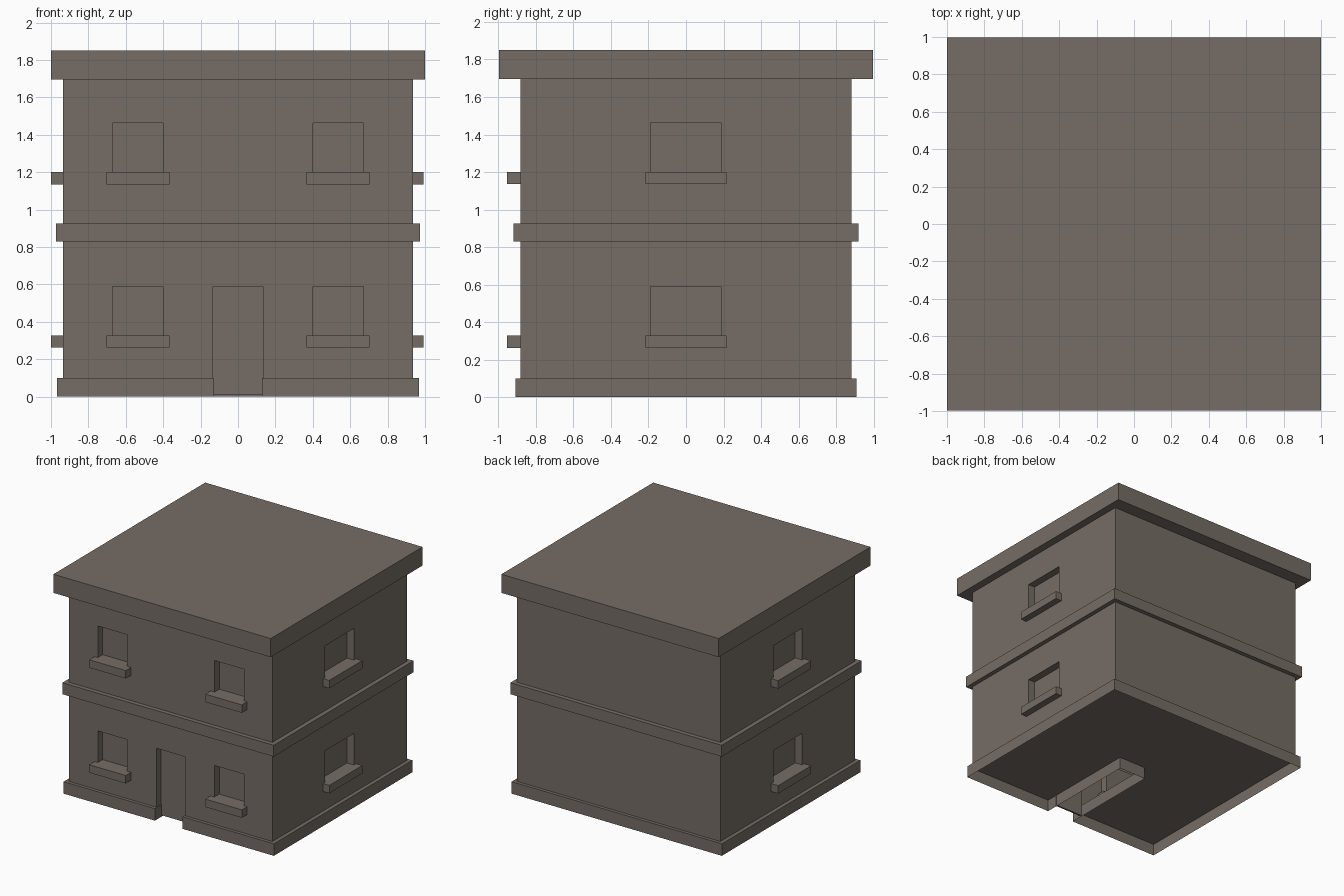
import bpy, bmesh

if "Cube" in bpy.data.objects:
    bpy.data.objects.remove(bpy.data.objects["Cube"])

# One flat colour for the whole building
stone = bpy.data.materials.new("warm grey stone")
stone.diffuse_color = (0.18, 0.153, 0.133, 1)
stone.use_nodes = True
stone.node_tree.nodes["Principled BSDF"].inputs["Base Color"].default_value = stone.diffuse_color


def add_object(name, bm):
    mesh = bpy.data.meshes.new(name)
    bm.to_mesh(mesh)
    bm.free()
    mesh.materials.append(stone)
    ob = bpy.data.objects.new(name, mesh)
    bpy.context.collection.objects.link(ob)
    return ob


def add_box(bm, x, y, z):
    """Add a box from (min, max) pairs."""
    verts = bmesh.ops.create_cube(bm, size=1)["verts"]
    for v in verts:
        v.co = [r[0] if c < 0 else r[1] for c, r in zip(v.co, (x, y, z))]


def box(name, x, y, z):
    bm = bmesh.new()
    add_box(bm, x, y, z)
    return add_object(name, bm)


WX, WY = 0.935, 0.883      # wall half sizes
DEPTH = 0.063              # window recess
FLOORS = (0.0, 0.873)      # height offset of each storey

# Walls, with window and door recesses cut out
walls = box("walls", (-WX, WX), (-WY, WY), (0.1, 1.75))
cut = bmesh.new()
add_box(cut, (-0.133, 0.133), (-1.1, -0.805), (0.0, 0.59))
for dz in FLOORS:
    z = (0.30 + dz, 0.59 + dz)
    for s in (-1, 1):
        cx = s * 0.537
        add_box(cut, (cx - 0.135, cx + 0.135), (-1.1, -WY + DEPTH), z)
        add_box(cut, tuple(sorted((s * 1.1, s * (WX - DEPTH)))), (-0.19, 0.187), z)
cutter = add_object("opening_cutter", cut)
cutter.hide_render = True

mod = walls.modifiers.new("openings", "BOOLEAN")
mod.operation, mod.solver, mod.object = "DIFFERENCE", "EXACT", cutter
dg = bpy.context.evaluated_depsgraph_get()
bm = bmesh.new()
bm.from_object(walls, dg)
walls.modifiers.clear()
# The wall shell is open underneath
bmesh.ops.delete(bm, context="FACES", geom=[
    f for f in bm.faces if f.normal.z < -0.9 and f.calc_center_median().z < 0.11])
bm.to_mesh(walls.data)
bm.free()
bpy.data.objects.remove(cutter)

# Door panel, reaching down through the plinth notch
box("door", (-0.133, 0.133), (-0.82, -0.805), (0.01, 0.59))

# Plinth: hollow skirt with a notch for the doorway, open underneath
outline = [(-0.967, -0.91), (-0.128, -0.91), (-0.128, -0.02), (0.128, -0.02),
           (0.128, -0.91), (0.967, -0.91), (0.967, 0.91), (-0.967, 0.91)]
bm = bmesh.new()
low = [bm.verts.new((x, y, 0)) for x, y in outline]
top = [bm.verts.new((x, y, 0.1)) for x, y in outline]
bm.faces.new(top)
for i in range(len(outline)):
    j = (i + 1) % len(outline)
    bm.faces.new((low[i], low[j], top[j], top[i]))
add_object("plinth", bm)

# Band between the storeys and the flat roof slab
box("storey_band", (-0.972, 0.972), (-0.92, 0.92), (0.83, 0.925))
box("roof", (-1, 1), (-0.998, 0.998), (1.695, 1.85))

# Window sills
for floor, dz in zip(("lower", "upper"), FLOORS):
    z = (0.262 + dz, 0.328 + dz)
    for side, s, out in (("left", -1, 1.0), ("right", 1, 0.992)):
        cx = s * 0.534
        box(f"{floor}_front_sill_{side}", (cx - 0.168, cx + 0.168), (-0.953, -WY + DEPTH + 0.01), z)
        box(f"{floor}_{side}_side_sill", tuple(sorted((s * out, s * (WX - DEPTH - 0.01)))),
            (-0.217, 0.217), z)
